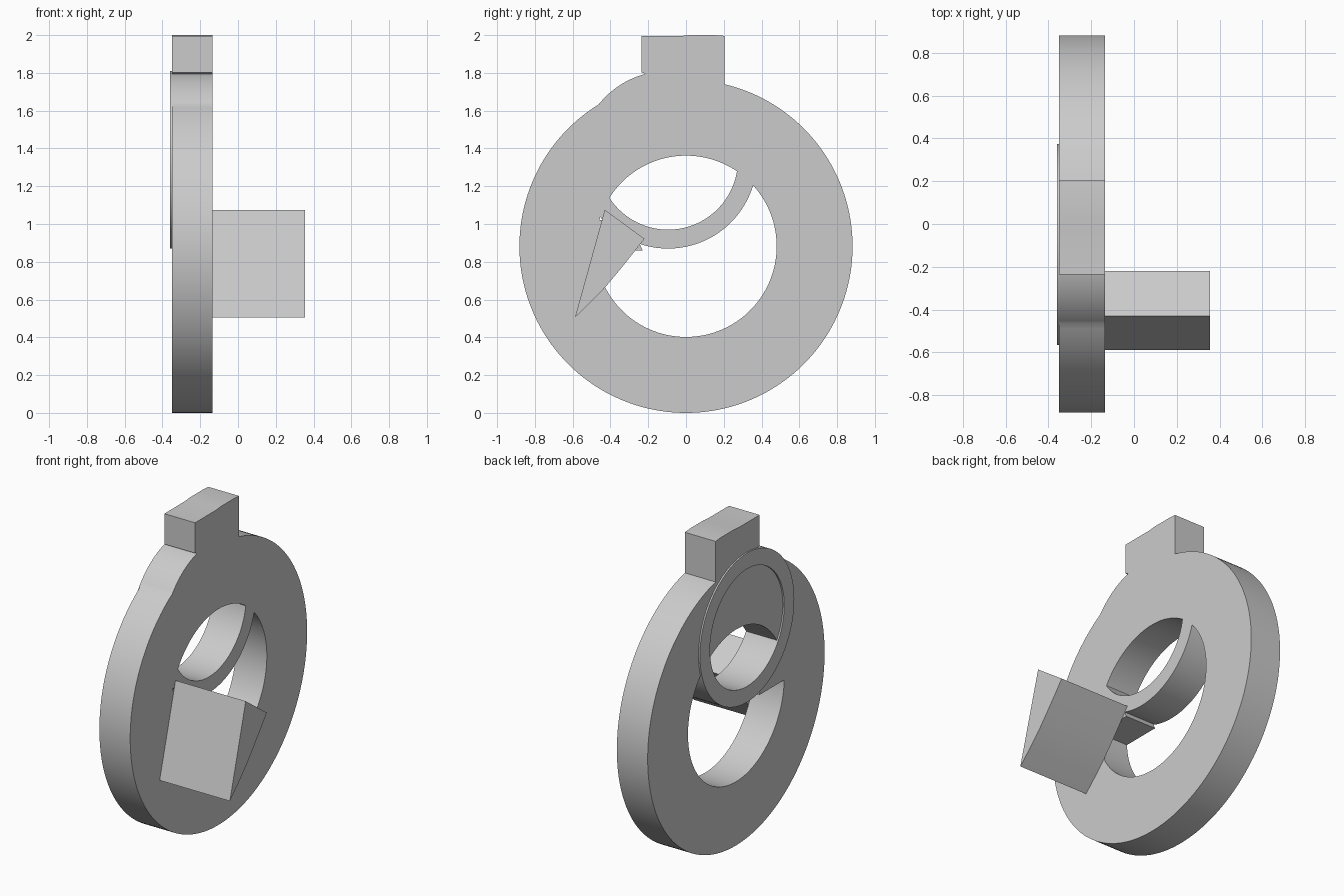
import bpy, bmesh
from math import cos, sin, tau, radians

if "Cube" in bpy.data.objects:
    bpy.data.objects.remove(bpy.data.objects["Cube"])

X0, X1 = -0.35, -0.135      # plate thickness range


def circle(cy, cz, r, n=160):
    return [(cy + r * cos(tau * i / n), cz + r * sin(tau * i / n)) for i in range(n)]


def extrude(name, profile, x0, x1):
    """Solid from a closed (y, z) profile extruded along x."""
    bm = bmesh.new()
    a = [bm.verts.new((x0, y, z)) for y, z in profile]
    b = [bm.verts.new((x1, y, z)) for y, z in profile]
    n = len(a)
    bm.faces.new(a)
    bm.faces.new(b[::-1])
    for i in range(n):
        j = (i + 1) % n
        bm.faces.new((a[i], b[i], b[j], a[j]))
    bmesh.ops.recalc_face_normals(bm, faces=bm.faces)
    return make(name, bm)


def ring(name, cy, cz, r_out, r_in, x0, x1, n=160):
    """Flat ring with its axis along x."""
    bm = bmesh.new()
    loops = [[bm.verts.new((x, y, z)) for y, z in circle(cy, cz, r, n)]
             for x, r in ((x0, r_out), (x1, r_out), (x1, r_in), (x0, r_in))]
    for k in range(4):
        p, q = loops[k], loops[(k + 1) % 4]
        for i in range(n):
            j = (i + 1) % n
            bm.faces.new((p[i], q[i], q[j], p[j]))
    bmesh.ops.recalc_face_normals(bm, faces=bm.faces)
    return make(name, bm)


def make(name, bm):
    me = bpy.data.meshes.new(name)
    bm.to_mesh(me)
    bm.free()
    ob = bpy.data.objects.new(name, me)
    bpy.context.collection.objects.link(ob)
    return ob


def select(ob):
    bpy.ops.object.select_all(action='DESELECT')
    ob.select_set(True)
    bpy.context.view_layer.objects.active = ob


# main ring plate
body = ring("ring_plate", 0, 0.882, 0.882, 0.48, X0, X1)

# top tab with a slightly uneven top edge
tab = extrude("top_tab", [(-0.235, 1.803), (-0.21, 1.793), (-0.1, 1.6), (0.205, 1.6),
                          (0.205, 1.996), (0.15, 2.0), (0.02, 2.0), (-0.03, 1.995),
                          (-0.235, 1.995)], X0, X1)

# smaller ring, slightly proud of the back of the plate
small = ring("small_ring", -0.095, 1.34, 0.47, 0.37, -0.36, X1)

# pointed web filling the gap between both rings
web = extrude("web", [(-0.55, 0.86), (-0.23, 0.86), (-0.252, 0.91),
                      (-0.4, 1.02), (-0.55, 1.02)], X0, X1)

# fuse the plate parts
for part in (tab, small, web):
    select(body)
    mod = body.modifiers.new("fuse", 'BOOLEAN')
    mod.operation = 'UNION'
    mod.solver = 'EXACT'
    mod.object = part
    bpy.ops.object.modifier_apply(modifier=mod.name)
    bpy.data.objects.remove(part)

# triangular peg with one gently bowed side
peg = extrude("triangular_peg", [(-0.43, 1.075), (-0.588, 0.505), (-0.50, 0.59),
                                 (-0.425, 0.668), (-0.35, 0.758), (-0.28, 0.845),
                                 (-0.22, 0.922)], X1 - 0.001, 0.355)

for ob in (body, peg):
    select(ob)
    bpy.ops.object.shade_smooth_by_angle(angle=radians(20))
